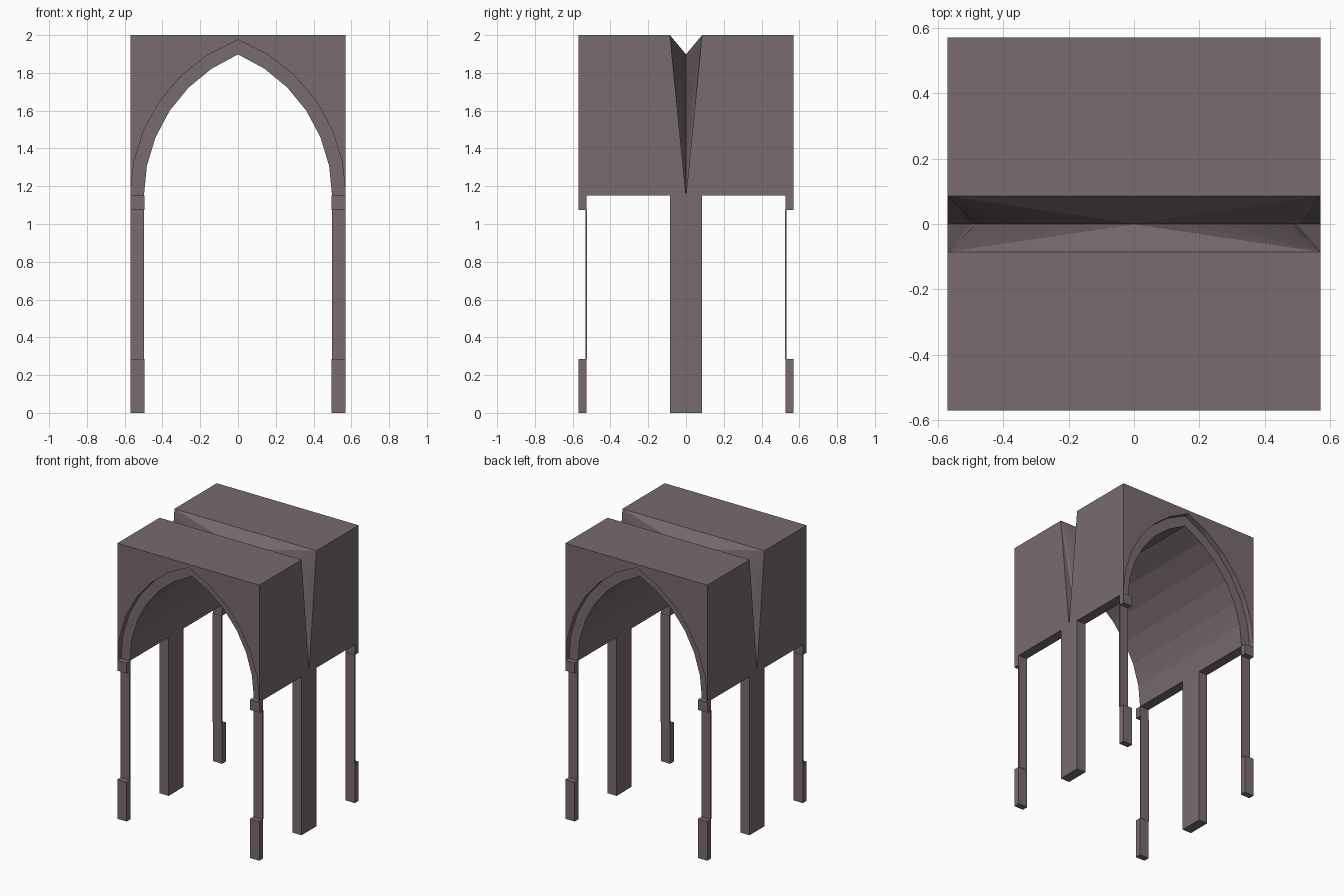
import bpy, bmesh, math
from mathutils import Vector

old = bpy.data.objects.get("Cube")
if old:
    bpy.data.objects.remove(old, do_unlink=True)

HALF = 0.57        # half width and half depth
INNER = 0.498      # half width of the opening
SPRING = 1.15      # height where the arch starts
TOP = 2.0
RECESS = 0.04      # depth of the stepped arch band
GROOVE = 0.085     # half width of the roof groove
SEGMENTS = 6
OFFSET = 0.3125    # arc centre beyond the middle line

stone = bpy.data.materials.new("mauve_grey_stone")
stone.use_nodes = True
COLOUR = (0.188, 0.146, 0.160, 1)
stone.diffuse_color = COLOUR
stone.node_tree.nodes["Principled BSDF"].inputs["Base Color"].default_value = COLOUR


def finish(name, bm, axes):
    """Turn a bmesh into a flat shaded object mirrored over the given axes."""
    bmesh.ops.remove_doubles(bm, verts=bm.verts, dist=1e-5)
    bmesh.ops.recalc_face_normals(bm, faces=bm.faces)
    mesh = bpy.data.meshes.new(name)
    bm.to_mesh(mesh)
    bm.free()
    mesh.materials.append(stone)
    obj = bpy.data.objects.new(name, mesh)
    bpy.context.collection.objects.link(obj)
    mod = obj.modifiers.new("mirror", "MIRROR")
    mod.use_axis = axes
    mod.use_mirror_merge = False
    return obj


def box(name, low, high, axes):
    bm = bmesh.new()
    bmesh.ops.create_cube(bm, size=1)
    low, high = Vector(low), Vector(high)
    for v in bm.verts:
        v.co = (low + high) / 2 + v.co * (high - low)
    return finish(name, bm, axes)


def pointed_arch(half_width):
    """Points (x, z) of a two-centred arch, from right foot to left foot."""
    radius = half_width + OFFSET
    end = math.acos(OFFSET / radius)
    right = [(radius * math.cos(end * i / SEGMENTS) - OFFSET,
              SPRING + radius * math.sin(end * i / SEGMENTS)) for i in range(SEGMENTS + 1)]
    return right + [(-x, z) for x, z in reversed(right[:-1])]


# Vaulted block: one half, mirrored front to back
bm = bmesh.new()


def face(*points):
    bm.faces.new([bm.verts.new(p) for p in points])


def at(curve, y):
    return [(x, y, z) for x, z in curve]


def strip(a, b):
    for i in range(len(a) - 1):
        face(a[i], a[i + 1], b[i + 1], b[i])


def spandrels(curve, y):
    """Fans from the two top corners down to the arch curve."""
    right, left = (HALF, y, TOP), (-HALF, y, TOP)
    for i in range(len(curve) - 1):
        face(right if i < SEGMENTS else left, curve[i], curve[i + 1])
    face(right, curve[SEGMENTS], left)


inner, outer = pointed_arch(INNER), pointed_arch(HALF)
back = HALF - RECESS
spandrels(at(outer, HALF), HALF)              # end wall
strip(at(outer, HALF), at(outer, back))       # reveal
strip(at(outer, back), at(inner, back))       # arch band
strip(at(inner, back), at(inner, 0))          # vault
spandrels(at(inner, 0), GROOVE)               # roof groove
face((-HALF, HALF, TOP), (HALF, HALF, TOP), (HALF, GROOVE, TOP), (-HALF, GROOVE, TOP))
for s in (1, -1):
    wide, slim = s * HALF, s * INNER
    face((wide, GROOVE, TOP), (wide, 0, SPRING), (slim, 0, SPRING))
    face((wide, HALF, SPRING), (wide, HALF, TOP), (wide, GROOVE, TOP),
         (wide, 0, SPRING), (wide, back, SPRING))
    face((wide, back, SPRING), (slim, back, SPRING), (slim, 0, SPRING), (wide, 0, SPRING))
finish("vaulted_block", bm, (False, True, False))

# Middle piers and the four corner supports
box("middle_piers", (INNER, -GROOVE, 0), (HALF, GROOVE, SPRING), (True, False, False))
corners = (True, True, False)
box("corner_capitals", (INNER - 0.003, back - 0.004, 1.075), (HALF, HALF, SPRING), corners)
box("corner_shafts", (INNER, back - 0.006, 0.285), (HALF, back + 0.001, 1.075), corners)
box("corner_bases", (INNER - 0.003, back - 0.004, 0), (HALF, HALF, 0.285), corners)
